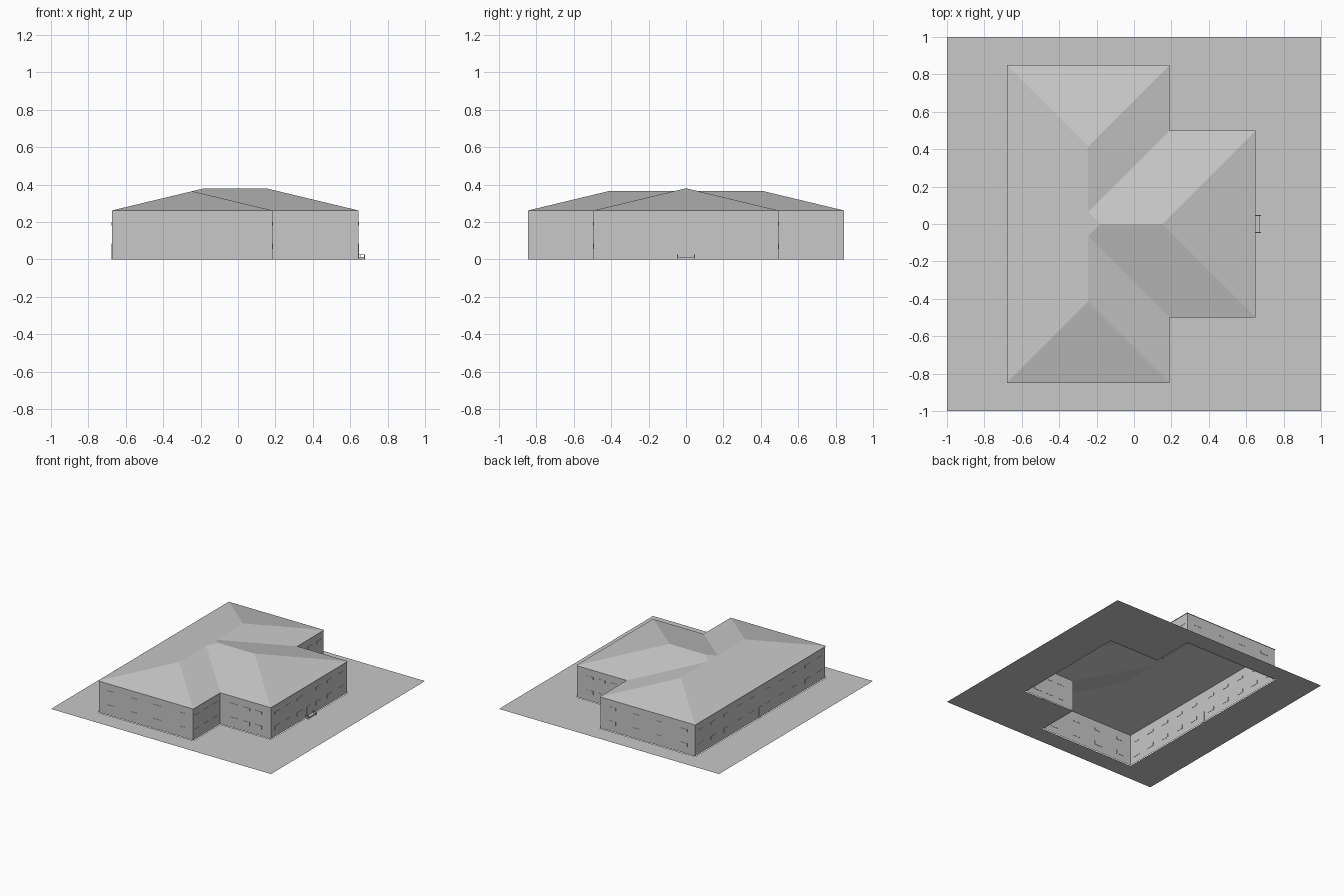
import bpy, bmesh
from mathutils import Matrix, Vector

if "Cube" in bpy.data.objects:
    bpy.data.objects.remove(bpy.data.objects["Cube"])

grey = bpy.data.materials.new("light_grey")
grey.diffuse_color = (0.58, 0.58, 0.58, 1)
grey.use_nodes = True
grey.node_tree.nodes["Principled BSDF"].inputs["Base Color"].default_value = grey.diffuse_color

X0, X1, X2 = -0.68, 0.19, 0.65      # left side, main block right, wing right
YM, YW = 0.85, 0.50                 # half depth of main block and wing
EAVE, SLOPE = 0.26, 0.24
GAP = 0.006                         # walls sit just inside the eaves


def finish(name, bm, recalc=False):
    if recalc:
        bmesh.ops.recalc_face_normals(bm, faces=bm.faces)
    me = bpy.data.meshes.new(name)
    bm.to_mesh(me)
    bm.free()
    me.materials.append(grey)
    ob = bpy.data.objects.new(name, me)
    bpy.context.collection.objects.link(ob)
    return ob


def box(bm, lo, hi):
    lo, hi = Vector(lo), Vector(hi)
    m = Matrix.Translation((lo + hi) / 2) @ Matrix.Diagonal((*(hi - lo), 1))
    bmesh.ops.create_cube(bm, size=1, matrix=m)


# ground slab with the building footprint left open
bm = bmesh.new()
xs, ys = [-1, X0, X1, X2, 1], [-1, -YM, -YW, YW, YM, 1]
for i in range(4):
    for j in range(5):
        if (i == 1 and 1 <= j <= 3) or (i == 2 and j == 2):
            continue
        bm.faces.new([bm.verts.new((x, y, 0)) for x, y in (
            (xs[i], ys[j]), (xs[i + 1], ys[j]),
            (xs[i + 1], ys[j + 1]), (xs[i], ys[j + 1]))])
bmesh.ops.remove_doubles(bm, verts=bm.verts, dist=1e-5)
finish("ground_plane", bm)

# outer walls, an open shell around the T-shaped plan
l, m, r, ym, yw = X0 + GAP, X1 - GAP, X2 - GAP, YM - GAP, YW - GAP
plan = [(l, -ym), (m, -ym), (m, -yw), (r, -yw), (r, yw), (m, yw), (m, ym), (l, ym)]
bm = bmesh.new()
for k, a in enumerate(plan):
    b = plan[(k + 1) % len(plan)]
    bm.faces.new([bm.verts.new(p) for p in (
        (*a, 0), (*b, 0), (*b, EAVE), (*a, EAVE))])
bmesh.ops.remove_doubles(bm, verts=bm.verts, dist=1e-5)
finish("walls", bm)

# hipped roof: every slope has the same pitch
cx, half = (X0 + X1) / 2, (X1 - X0) / 2
zr, zw = EAVE + half * SLOPE, EAVE + YW * SLOPE
peak_l, peak_r = (X0 + YW, 0, zw), (X2 - YW, 0, zw)
hip, val = YM - half, YW - half
bm = bmesh.new()


def face(points):
    bm.faces.new([bm.verts.new(p) for p in points])


face([(X0, YM, EAVE), (X0, -YM, EAVE), (cx, -hip, zr), (cx, -val, zr),
      peak_l, (cx, val, zr), (cx, hip, zr)])
face([(X2, -YW, EAVE), (X2, YW, EAVE), peak_r])
for s in (1, -1):
    parts = [
        [(X1, s * YM, EAVE), (X0, s * YM, EAVE), (cx, s * hip, zr)],
        [(X1, s * YW, EAVE), (X1, s * YM, EAVE), (cx, s * hip, zr), (cx, s * val, zr)],
        [(X2, s * YW, EAVE), (X1, s * YW, EAVE), (cx, s * val, zr), peak_l, peak_r],
    ]
    for p in parts:
        face(p if s > 0 else p[::-1])
bmesh.ops.remove_doubles(bm, verts=bm.verts, dist=1e-5)
finish("hip_roof", bm)

# two rows of thin window plates on every wall
bm = bmesh.new()
T = 0.002
ROWS = ((0.18, 0.20), (0.055, 0.085))


def windows_y(centres, y, w=0.033):      # walls facing front or back
    for c in centres:
        for z0, z1 in ROWS:
            box(bm, (c - w, y - T, z0), (c + w, y + T, z1))


def windows_x(centres, x, w=0.033):      # walls facing left or right
    for c in centres:
        for z0, z1 in ROWS:
            box(bm, (x - T, c - w, z0), (x + T, c + w, z1))


for s in (1, -1):
    windows_y((-0.57, -0.355, -0.145, 0.08), s * ym)
    windows_y((0.31, 0.42, 0.53), s * yw)
    windows_x((s * 0.57, s * 0.68, s * 0.79), m)
    windows_x((s * 0.12, s * 0.27, s * 0.41), r)
    windows_x((s * 0.1, s * 0.27, s * 0.44, s * 0.61, s * 0.77), l)
finish("windows", bm)

# doors
bm = bmesh.new()
box(bm, (r - T, -0.03, 0.012), (r + T, 0.03, 0.085))
box(bm, (l - T, -0.02, 0), (l + T, 0.02, 0.085))
finish("doors", bm)

# entrance step with two low handrails
bm = bmesh.new()
box(bm, (r, -0.045, 0), (X2 + 0.022, 0.045, 0.012))
finish("entrance_step", bm)
bm = bmesh.new()
for y in (-0.046, 0.046):
    box(bm, (r, y - 0.002, 0.022), (0.678, y + 0.002, 0.026))
    for x in (0.654, 0.676):
        box(bm, (x - 0.002, y - 0.002, 0), (x + 0.002, y + 0.002, 0.024))
finish("handrails", bm)
